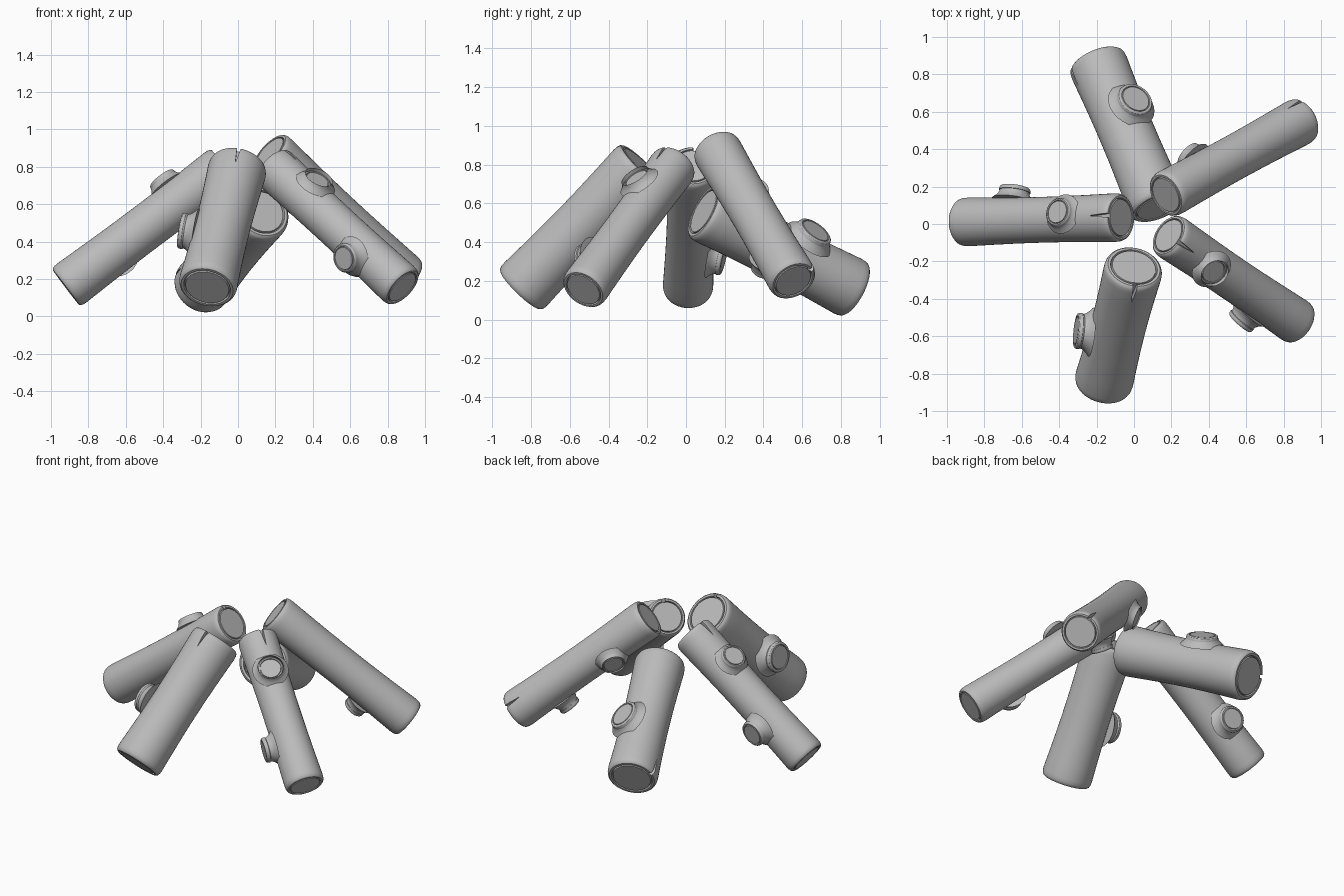
import bpy
import bmesh
import math
from mathutils import Vector

if "Cube" in bpy.data.objects:
    bpy.data.objects.remove(bpy.data.objects["Cube"], do_unlink=True)

SIDES = 48

# One plain grey for everything
grey = bpy.data.materials.new("wood_grey")
grey.use_nodes = True
grey.diffuse_color = (0.5, 0.5, 0.5, 1)
grey.node_tree.nodes["Principled BSDF"].inputs["Base Color"].default_value = (0.5, 0.5, 0.5, 1)


def make_object(name, bm):
    bmesh.ops.recalc_face_normals(bm, faces=bm.faces)
    mesh = bpy.data.meshes.new(name)
    bm.to_mesh(mesh)
    bm.free()
    mesh.materials.append(grey)
    obj = bpy.data.objects.new(name, mesh)
    bpy.context.collection.objects.link(obj)
    return obj


def lathe(name, profile, start, axis):
    """Turn (radius, distance) pairs around an axis and cap both ends."""
    turn = Vector((0, 0, 1)).rotation_difference(axis)
    bm = bmesh.new()
    rings = []
    for radius, dist in profile:
        ring = []
        for i in range(SIDES):
            a = 2 * math.pi * i / SIDES
            local = Vector((radius * math.cos(a), radius * math.sin(a), dist))
            ring.append(bm.verts.new(start + turn @ local))
        rings.append(ring)
    for lower, upper in zip(rings, rings[1:]):
        for i in range(SIDES):
            j = (i + 1) % SIDES
            bm.faces.new((lower[i], lower[j], upper[j], upper[i]))
    bm.faces.new(rings[0])
    bm.faces.new(rings[-1])
    return make_object(name, bm)


def smooth(obj):
    bpy.ops.object.select_all(action="DESELECT")
    obj.select_set(True)
    bpy.context.view_layer.objects.active = obj
    bpy.ops.object.shade_smooth_by_angle(angle=math.radians(32))


def end_cap(r):
    """Cut end: heartwood disc, groove, rounded bark rim."""
    return [(0.75 * r, 0), (0.77 * r, 0.014), (0.79 * r, 0.014), (0.81 * r, 0),
            (0.9 * r, 0), (0.96 * r, 0.008), (0.99 * r, 0.022), (r, 0.045)]


def split(log, end, inward, side, r):
    """Cut a tapering drying crack into the rim of one end."""
    side = (side - inward * side.dot(inward)).normalized()
    across = inward.cross(side)
    bm = bmesh.new()
    corners = []
    for reach in (0.74 * r, 1.2 * r):
        for along, width in ((-0.03, 0.014), (-0.03, -0.014), (0.12, 0)):
            corners.append(bm.verts.new(end + side * reach + inward * along + across * width))
    a, b = corners[:3], corners[3:]
    bm.faces.new(a)
    bm.faces.new(b)
    for i in range(3):
        j = (i + 1) % 3
        bm.faces.new((a[i], a[j], b[j], b[i]))
    cutter = make_object("crack_cutter", bm)
    cutter.hide_render = True
    bpy.ops.object.select_all(action="DESELECT")
    bpy.context.view_layer.objects.active = log
    log.select_set(True)
    mod = log.modifiers.new("crack", "BOOLEAN")
    mod.operation = "DIFFERENCE"
    mod.solver = "EXACT"
    mod.object = cutter
    bpy.ops.object.modifier_apply(modifier=mod.name)
    bpy.data.objects.remove(cutter, do_unlink=True)


def build_log(name, foot, head, r, crack_end, crack_side, knots):
    foot, head = Vector(foot), Vector(head)
    length = (head - foot).length
    axis = (head - foot).normalized()

    # Trunk with a slight waist
    cap = end_cap(r)
    waist = [(r * (1 - 0.06 * math.sin(math.pi * t / 10)), 0.045 + (length - 0.09) * t / 10)
             for t in range(1, 10)]
    profile = cap + waist + [(radius, length - d) for radius, d in reversed(cap)]
    log = lathe(name, profile, foot, axis)
    if crack_end == "head":
        split(log, head, -axis, Vector(crack_side), r)
    else:
        split(log, foot, axis, Vector(crack_side), r)
    smooth(log)

    # Sawn branch stubs, square to the trunk
    for n, (face, k) in enumerate(knots, 1):
        face = Vector(face)
        offset = face - foot
        out = offset - axis * offset.dot(axis)
        direction = out.normalized()
        size = out.length
        base = [(1.35 * k, 0.86 * r), (1.12 * k, r), (0.98 * k, r + 0.018), (0.95 * k, r + 0.03)]
        tip = [(radius, size - d * 0.5) for radius, d in reversed(end_cap(k))]
        smooth(lathe(f"{name}_stub_{n}", base + tip, face - out, direction))


# Five logs leaning together: foot, head, radius, crack, stubs
build_log("right_log", (-0.92, 0.01, 0.155), (-0.07, 0.035, 0.795), 0.13,
          "head", (-0.6, 0.1, 0.8),
          [((-0.41, 0.065, 0.74), 0.08), ((-0.635, 0.195, 0.31), 0.085)])
build_log("front_log", (-0.165, -0.855, 0.155), (0.0, -0.23, 0.80), 0.157,
          "head", (0.05, -0.7, 0.7),
          [((-0.31, -0.57, 0.46), 0.098)])
build_log("front_left_log", (0.88, -0.53, 0.155), (0.185, -0.06, 0.80), 0.124,
          "head", (0.5, -0.35, 0.6),
          [((0.425, -0.255, 0.73), 0.083), ((0.565, -0.53, 0.31), 0.08)])
build_log("back_left_log", (0.90, 0.555, 0.20), (0.17, 0.155, 0.88), 0.128,
          "foot", (-0.1, 0.7, 0.6),
          [((0.29, 0.37, 0.61), 0.078), ((0.59, 0.40, 0.25), 0.07)])
build_log("back_log", (-0.20, 0.87, 0.155), (0.13, 0.09, 0.56), 0.158,
          "foot", (-1, -0.2, 0.4),
          [((0.01, 0.67, 0.46), 0.1)])
